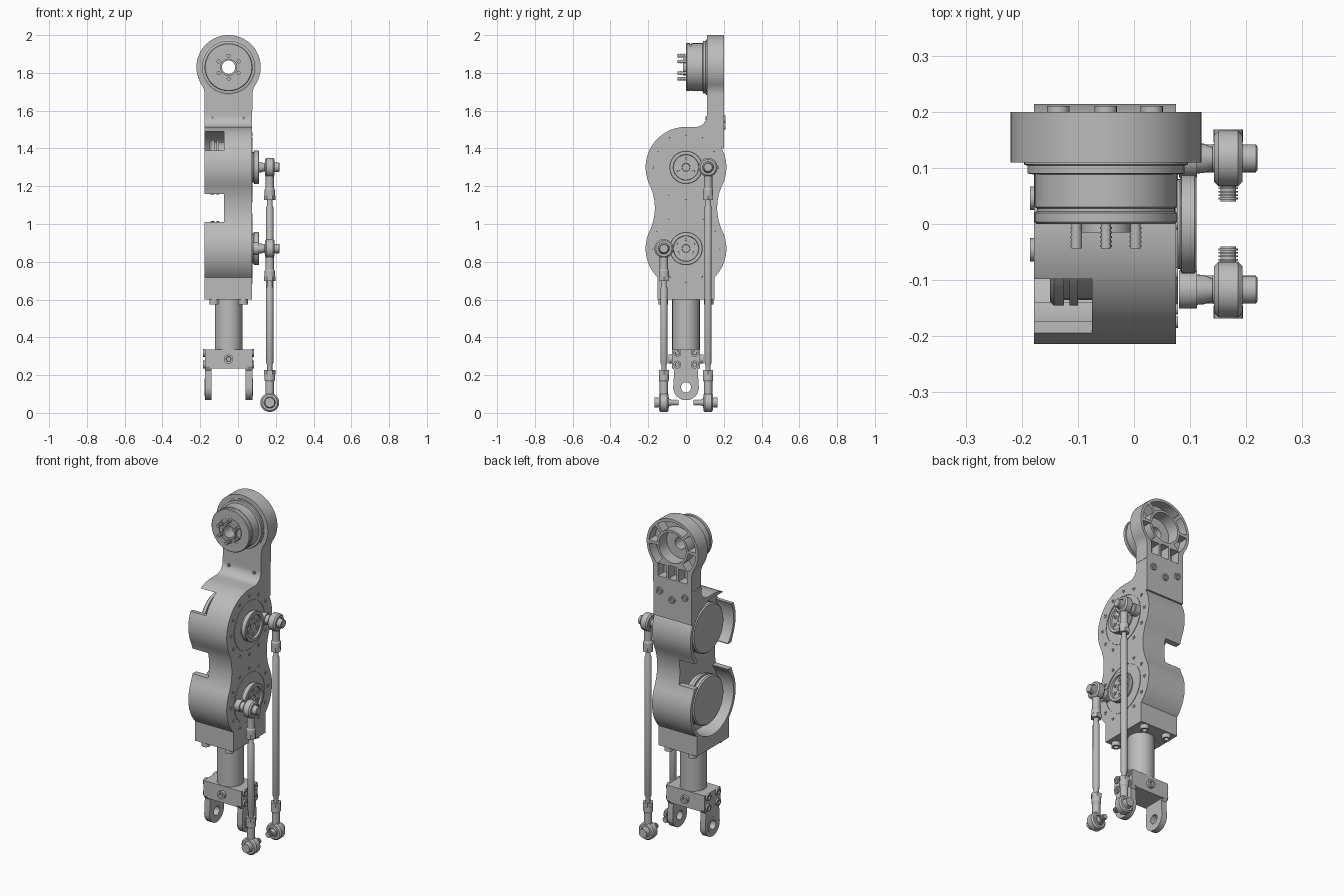
import bpy, bmesh
from math import sin, cos, radians, pi
from mathutils import Vector

if "Cube" in bpy.data.objects:
    bpy.data.objects.remove(bpy.data.objects["Cube"])

grey = bpy.data.materials.new("machined grey")
grey.use_nodes = True
grey.diffuse_color = (0.5, 0.5, 0.5, 1)
grey.node_tree.nodes["Principled BSDF"].inputs["Base Color"].default_value = (0.5, 0.5, 0.5, 1)

# Axis mappings: (u, v) across the section, t along the axis
MAPS = {"X": lambda u, v, t: (t, u, v), "Y": lambda u, v, t: (u, t, v), "Z": lambda u, v, t: (u, v, t)}


def finish(name, bm):
    bmesh.ops.remove_doubles(bm, verts=bm.verts, dist=1e-6)
    bmesh.ops.recalc_face_normals(bm, faces=bm.faces)
    me = bpy.data.meshes.new(name)
    bm.to_mesh(me)
    bm.free()
    me.materials.append(grey)
    ob = bpy.data.objects.new(name, me)
    bpy.context.collection.objects.link(ob)
    smooth(ob)
    return ob


def smooth(ob):
    bpy.ops.object.select_all(action="DESELECT")
    ob.select_set(True)
    bpy.context.view_layer.objects.active = ob
    bpy.ops.object.shade_smooth_by_angle(angle=radians(30))


def prism(name, pts, axis, a, b):
    bm = bmesh.new()
    low = [bm.verts.new(MAPS[axis](u, v, a)) for u, v in pts]
    top = [bm.verts.new(MAPS[axis](u, v, b)) for u, v in pts]
    bm.faces.new(low)
    bm.faces.new(top)
    n = len(pts)
    for i in range(n):
        j = (i + 1) % n
        bm.faces.new((low[i], low[j], top[j], top[i]))
    return finish(name, bm)


def lathe(name, profile, axis, centre, segs=48, tube=False):
    """Spin (radius, t) points round an axis; centre is in section coordinates."""
    bm = bmesh.new()
    rings = []
    for r, t in profile:
        if r == 0:
            rings.append([bm.verts.new(MAPS[axis](*centre, t))] * segs)
        else:
            rings.append([bm.verts.new(MAPS[axis](centre[0] + r * cos(2 * pi * i / segs),
                                                  centre[1] + r * sin(2 * pi * i / segs), t))
                          for i in range(segs)])
    pairs = list(zip(rings, rings[1:])) + ([(rings[-1], rings[0])] if tube else [])
    for p, q in pairs:
        for i in range(segs):
            j = (i + 1) % segs
            vs = list(dict.fromkeys((p[i], p[j], q[j], q[i])))
            if len(vs) > 2:
                bm.faces.new(vs)
    return finish(name, bm)


def cyl(name, r, axis, centre, a, b, segs=48):
    return lathe(name, [(0, a), (r, a), (r, b), (0, b)], axis, centre, segs)


def box(name, x, y, z):
    return prism(name, [(x[0], y[0]), (x[1], y[0]), (x[1], y[1]), (x[0], y[1])], "Z", *z)


def arc(cx, cy, r, a, b, n=16):
    return [(cx + r * cos(radians(a + (b - a) * i / n)), cy + r * sin(radians(a + (b - a) * i / n)))
            for i in range(n + 1)]


def cut(ob, cutters):
    for c in cutters:
        m = ob.modifiers.new("cut", "BOOLEAN")
        m.object, m.operation, m.solver = c, "DIFFERENCE", "EXACT"
        bpy.context.view_layer.objects.active = ob
        bpy.ops.object.modifier_apply(modifier=m.name)
        bpy.data.objects.remove(c)
    smooth(ob)


def bolt(name, axis, centre, face, out, r=0.02):
    """Socket head screw: a head with a recessed centre."""
    h = face + out
    lathe(name, [(0, face), (r, face), (r, h), (r * 0.55, h), (r * 0.5, face + out * 0.4),
                 (0, face + out * 0.4)], axis, centre, 16)


L, R, MID = -0.178, 0.075, -0.05       # housing sides and centre line
UP, LOW, HEAD = 1.30, 0.87, 1.83       # joint heights

# Twin-lobed housing, open on one side
half = [(0.15, 0.6)] + arc(0, LOW, 0.214, -45.4, 25.7) + arc(0.447, 1.085, 0.282, 205.7, 154.3)[1:-1]
half += arc(0, UP, 0.214, -25.7, 90)
housing = prism("housing", half + [(-y, z) for y, z in reversed(half[:-1])], "X", L, R)
cut(housing, [cyl("cutter", 0.195, "X", (0, z), L - 0.1, -0.075, 64) for z in (UP, LOW)]
    + [box("cutter", (L - 0.1, -0.075), (-0.14, 0.14), (0.97, 1.2)),
       box("cutter", (L - 0.1, -0.075), (-0.4, 0.4), (1.01, 1.16)),
       box("cutter", (L - 0.1, -0.075), (-0.4, -0.05), (1.39, 1.49))])

# Joint motors, cranks and flange details
for word, z, s in (("upper", UP, 1), ("lower", LOW, -1)):
    lathe(word + "_motor", [(0, -0.15), (0.138, -0.15), (0.145, -0.143), (0.145, -0.125), (0.135, -0.125),
                            (0.135, -0.115), (0.145, -0.115), (0.145, -0.1), (0.135, -0.1),
                            (0.135, -0.07), (0, -0.07)], "X", (0, z))
    lathe(word + "_seam_ring", [(0.141, R - 0.01), (0.145, R - 0.01), (0.145, R + 0.003),
                                (0.141, R + 0.003)], "X", (0, z), tube=True)
    lathe(word + "_crank", [(0, 0.07), (0.08, 0.07), (0.08, 0.082), (0.088, 0.085), (0.088, 0.108),
                            (0.085, 0.111), (0.068, 0.111), (0.066, 0.1), (0.022, 0.1),
                            (0.02, 0.094), (0, 0.094)], "X", (0, z))
    for i in range(6):
        a = radians(60 * i + 30)
        bolt(word + "_crank_screw", "X", (0.046 * cos(a), z + 0.046 * sin(a)), 0.098, 0.006, 0.012)
    for i in range(12):
        a = radians(30 * i)
        bolt(word + "_flange_screw", "X", (0.175 * cos(a), z + 0.175 * sin(a)), R - 0.004, 0.007, 0.01)

    # Push rod with crossed rod ends
    y, px, base = 0.117 * s, 0.168, 0.055
    cyl(word + "_crank_boss", 0.034, "X", (y, z), 0.08, 0.112, 32)
    lathe(word + "_crank_pin", [(0, 0.1), (0.028, 0.1), (0.026, 0.125), (0.018, 0.145), (0.018, 0.195),
                                (0.025, 0.195), (0.025, 0.217), (0.021, 0.22), (0, 0.22)], "X", (y, z), 24)
    lathe(word + "_foot_bolt", [(0, 0.04 * s), (0.014, 0.04 * s), (0.014, 0.075 * s), (0.02, 0.09 * s),
                                (0.02, 0.145 * s), (0.026, 0.145 * s), (0.026, 0.168 * s), (0, 0.168 * s)],
          "Y", (px, base), 24)
    for i in range(5):
        t = (0.044 + 0.006 * i) * s
        cyl(word + "_bolt_thread", 0.017, "Y", (px, base), t, t + 0.003 * s, 16)
    for end, axis, c, t, ez, d in (("top", "X", (y, z), px, z, -1), ("foot", "Y", (px, base), y, base, 1)):
        lathe(f"{word}_{end}_rod_eye", [(0.03, t - 0.025), (0.042, t - 0.025), (0.05, t - 0.017),
                                        (0.05, t + 0.017), (0.042, t + 0.025), (0.03, t + 0.025)],
              axis, c, 40, tube=True)
        lathe(f"{word}_{end}_ball", [(0, t - 0.028), (0.024, t - 0.028), (0.031, t - 0.015), (0.033, t),
                                     (0.031, t + 0.015), (0.024, t + 0.028), (0, t + 0.028)], axis, c, 32)
        lathe(f"{word}_{end}_shank", [(0, ez + d * 0.042), (0.022, ez + d * 0.042), (0.022, ez + d * 0.11),
                                      (0.027, ez + d * 0.118), (0.027, ez + d * 0.148), (0, ez + d * 0.148)],
              "Z", (px, y), 32)
        cyl(f"{word}_{end}_lock_nut", 0.03, "Z", (px, y), ez + d * 0.148, ez + d * 0.172, 6)
    lathe(word + "_rod", [(0, base + 0.16), (0.014, base + 0.16), (0.014, base + 0.2), (0.019, base + 0.21),
                          (0.019, z - 0.21), (0.014, z - 0.2), (0.014, z - 0.16), (0, z - 0.16)],
          "Z", (px, y), 24)

# Neck root blending into the housing
prism("neck_root", arc(0, UP, 0.205, 30, 90) + [(0, 1.514)] + arc(0.05, 1.574, 0.06, -90, 0)
      + [(0.11, 1.6), (0.2, 1.6), (0.2, 1.4)], "X", L, R)
for x, z in ((-0.135, 1.555), (MID, 1.52), (0.032, 1.555)):
    bolt("neck_back_screw", "Y", (x, z), 0.195, 0.015, 0.02)
for x in (-0.135, 0.032):
    bolt("neck_front_screw", "Y", (x, 1.56), 0.112, -0.01, 0.01)

# Head plate with bore and ribbed pockets in the back
side = [(0.1265, 1.6)] + arc(0.2265, 1.683, 0.1, 180, 147) + arc(0, HEAD, 0.17, -33, 90, 32)[1:]
head = prism("head_plate", [(MID + x, z) for x, z in side] + [(MID - x, z) for x, z in reversed(side[:-1])],
             "Y", 0.11, 0.2)
pockets = [cyl("cutter", 0.09, "Y", (MID, HEAD), 0, 0.4, 64)]
for a, b in ((-50, -4), (4, 42), (50, 130), (138, 176), (184, 230)):
    pockets.append(prism("cutter", arc(MID, HEAD, 0.154, a, b) + arc(MID, HEAD, 0.103, b, a), "Y", 0.14, 0.3))
for x, w, top in ((MID, 0.026, 1.72), (MID - 0.068, 0.028, 1.715), (MID + 0.068, 0.028, 1.715)):
    pockets.append(box("cutter", (x - w, x + w), (0.14, 0.3), (1.64, top)))
cut(head, pockets)

# Head motor with a hollow shaft
lathe("head_motor", [(0.035, 0.125), (0.14, 0.125), (0.146, 0.11), (0.146, 0.106), (0.14, 0.104), (0.14, 0.09),
                     (0.127, 0.088), (0.127, 0.03), (0.123, 0.028), (0.123, 0.022), (0.127, 0.02),
                     (0.127, 0.004), (0.123, 0), (0.075, 0), (0.075, 0.004), (0.07, 0.004), (0.07, 0),
                     (0.045, 0), (0.045, -0.015), (0.035, -0.015)], "Y", (MID, HEAD), 64, tube=True)
for i in range(6):
    a = radians(60 * i + 30)
    c = (MID + 0.061 * cos(a), HEAD + 0.061 * sin(a))
    cyl("head_stud", 0.009, "Y", c, -0.044, 0.01, 16)
    for k in range(5):
        cyl("head_stud_thread", 0.0105, "Y", c, -0.041 + 0.008 * k, -0.037 + 0.008 * k, 12)

# Lower tube and clamp
cyl("leg_tube", 0.073, "Z", (MID, 0), 0.25, 0.61)
box("clamp_block", (-0.15, 0.05), (-0.075, 0.075), (0.235, 0.335))
for s in (-1, 1):
    bolt("clamp_cross_screw", "Y", (MID, 0.285), 0.07 * s, 0.022 * s, 0.024)
    for y in (-0.12, 0.12):
        bolt("housing_base_screw", "Z", (MID + 0.077 * s, y), 0.602, -0.028, 0.025)

    # Fork ears
    a, b = MID + 0.09 * s, MID + 0.1255 * s
    ear = prism("fork_ear", arc(0, 0.135, 0.068, 180, 360, 24)
                + [(0.062, 0.225), (0.075, 0.245), (0.075, 0.335), (-0.075, 0.335), (-0.075, 0.245), (-0.062, 0.225)],
                "X", min(a, b), max(a, b))
    cut(ear, [cyl("cutter", 0.03, "X", (0, 0.135), -0.4, 0.4, 32)])
    lathe("ear_bushing", [(0.027, a), (0.046, a), (0.046, b + 0.003 * s), (0.027, b + 0.003 * s)],
          "X", (0, 0.135), 32, tube=True)
    for y in (-0.046, 0.046):
        for z in (0.256, 0.318):
            bolt("ear_screw", "X", (y, z), b - 0.002 * s, 0.012 * s, 0.021)
